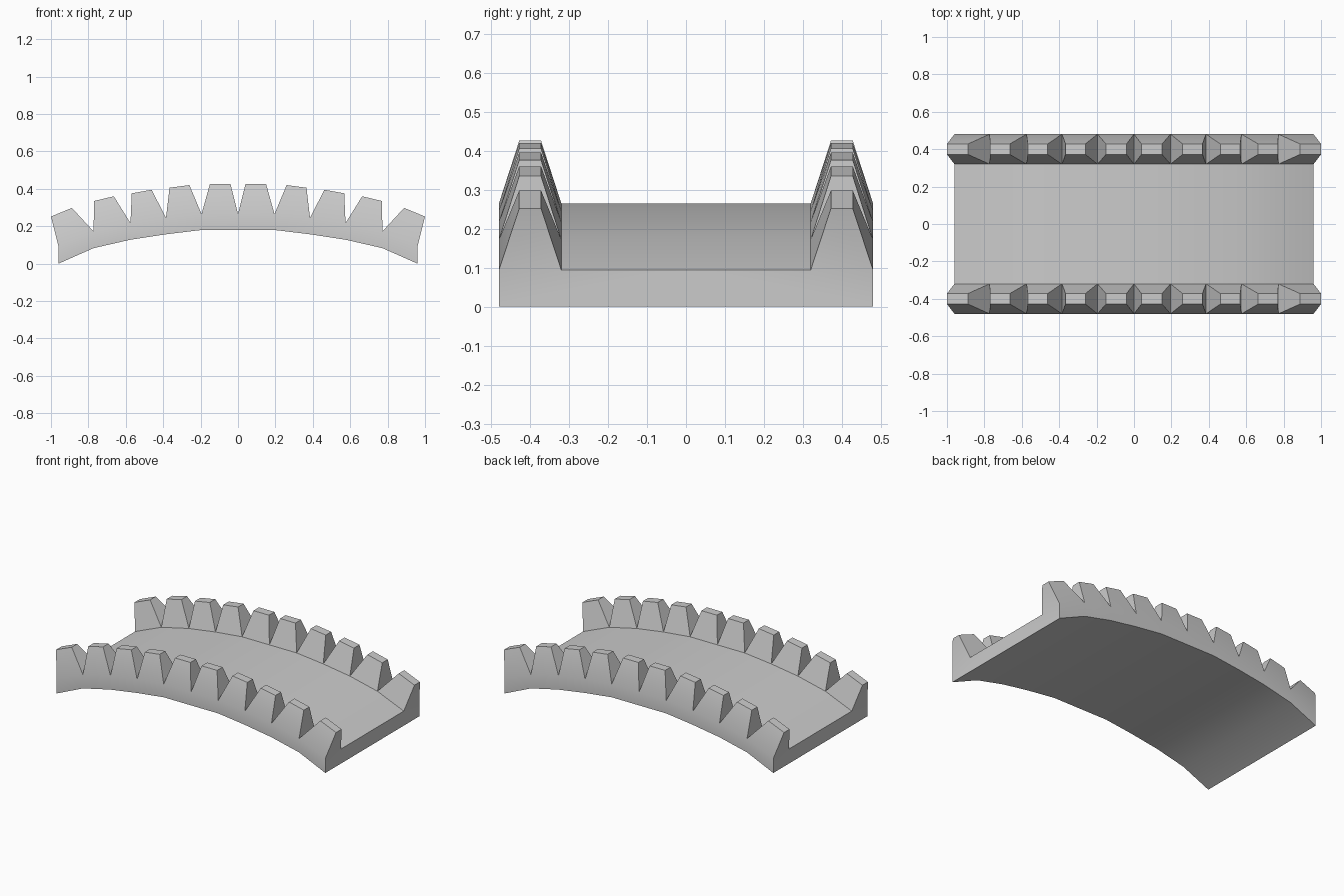
import bpy, bmesh
from math import radians

if "Cube" in bpy.data.objects:
    bpy.data.objects.remove(bpy.data.objects["Cube"])

# Arch stations for x >= 0: (x, underside z, deck z)
STATIONS = [(0, 0.18, 0.265), (0.195, 0.18, 0.265), (0.385, 0.157, 0.245),
            (0.575, 0.128, 0.217), (0.772, 0.083, 0.172), (0.96, 0.0, 0.094)]
# Flat top of each tooth: (x1, z1, x2, z2)
TOPS = [(0.04, 0.426, 0.15, 0.426), (0.26, 0.42, 0.366, 0.406),
        (0.462, 0.395, 0.568, 0.376), (0.664, 0.36, 0.77, 0.335),
        (0.888, 0.298, 1.0, 0.252)]
Y_OUT, Y_IN = 0.48, 0.32
Y_TOP_OUT, Y_TOP_IN = 0.428, 0.372

bm = bmesh.new()

# Cross-sections of one quarter of the bridge
rings = []
for x, zb, zt in STATIONS:
    pts = [(0, zb), (Y_OUT, zb), (Y_OUT, zt), (Y_IN, zt), (0, zt)]
    rings.append([bm.verts.new((x, y, z)) for y, z in pts])

for a, b, (x1, z1, x2, z2) in zip(rings, rings[1:], TOPS):
    # Underside, outer wall and deck
    for k in (0, 1, 3):
        bm.faces.new((a[k], b[k], b[k + 1], a[k + 1]))
    # Tapered tooth on the edge strip
    base = [a[2], b[2], b[3], a[3]]
    top = [bm.verts.new(p) for p in ((x1, Y_TOP_OUT, z1), (x2, Y_TOP_OUT, z2),
                                     (x2, Y_TOP_IN, z2), (x1, Y_TOP_IN, z1))]
    for k in range(4):
        n = (k + 1) % 4
        bm.faces.new((base[k], base[n], top[n], top[k]))
    bm.faces.new(top)

# End face
bm.faces.new(rings[-1])
bmesh.ops.recalc_face_normals(bm, faces=bm.faces)
# Open shell: make sure the underside points down
bm.faces.ensure_lookup_table()
bm.normal_update()
if bm.faces[0].normal.z > 0:
    bmesh.ops.reverse_faces(bm, faces=bm.faces)

mesh = bpy.data.meshes.new("toothed_arch")
bm.to_mesh(mesh)
bm.free()
arch = bpy.data.objects.new("toothed_arch", mesh)
bpy.context.collection.objects.link(arch)
bpy.context.view_layer.objects.active = arch
arch.select_set(True)

# Mirror the quarter across both axes
mirror = arch.modifiers.new("mirror", 'MIRROR')
mirror.use_axis = (True, True, False)
mirror.merge_threshold = 0.001
bpy.ops.object.modifier_apply(modifier=mirror.name)
bpy.ops.object.shade_smooth_by_angle(angle=radians(30))
